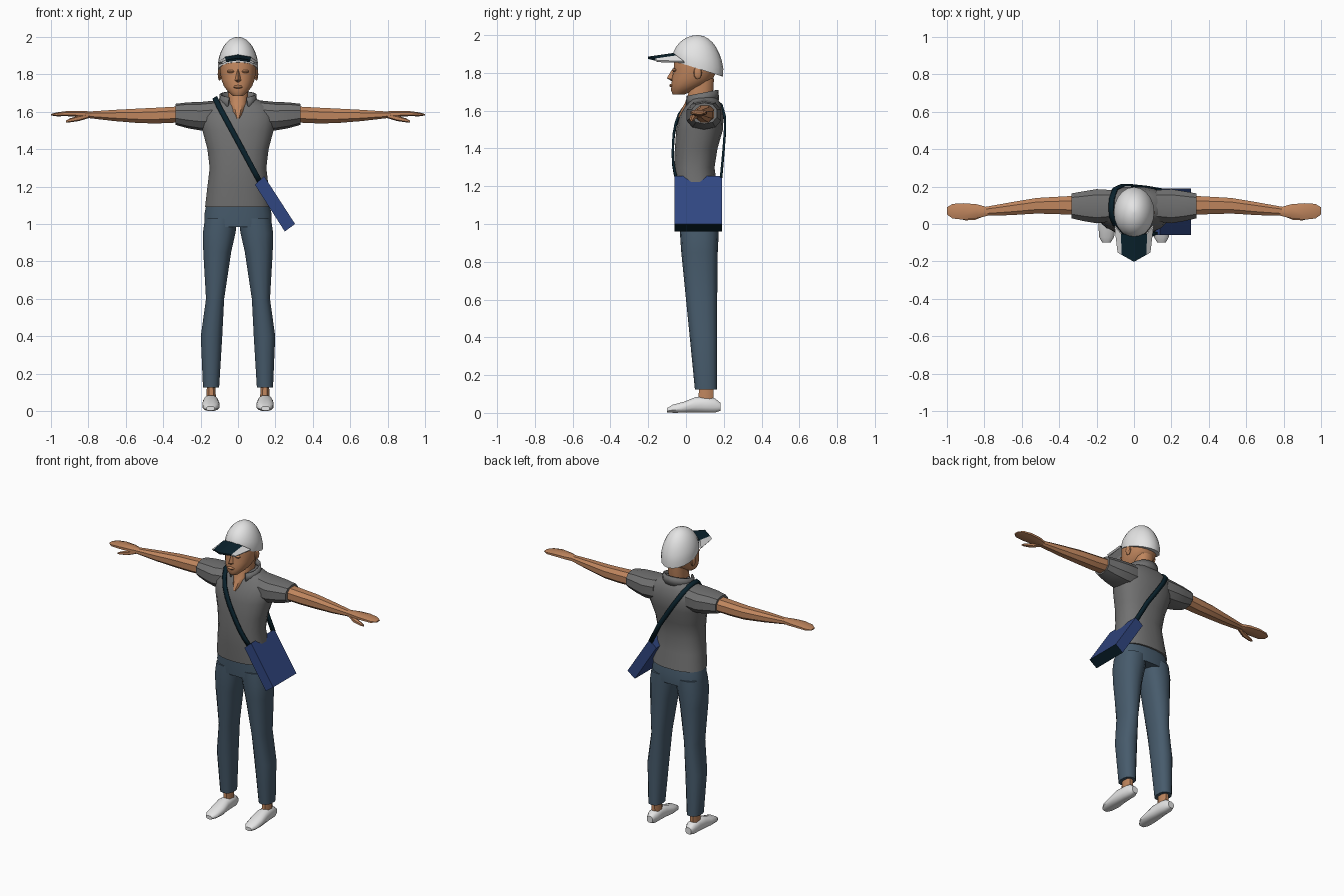
import bpy, bmesh, math
from mathutils import Vector

if "Cube" in bpy.data.objects:
    bpy.data.objects.remove(bpy.data.objects["Cube"])


def material(name, rgb):
    m = bpy.data.materials.new(name)
    m.diffuse_color = (*rgb, 1)
    m.use_nodes = True
    m.node_tree.nodes["Principled BSDF"].inputs["Base Color"].default_value = m.diffuse_color
    return m


SKIN = material("skin", (0.52, 0.235, 0.11))
SHIRT = material("shirt grey", (0.165, 0.165, 0.165))
DENIM = material("denim blue", (0.063, 0.105, 0.15))
WHITE = material("white", (0.78, 0.78, 0.78))
BLUE = material("bag blue", (0.03, 0.062, 0.22))
DARK = material("dark navy", (0.003, 0.016, 0.026))


def mesh_object(name, verts, faces, mats, angle=35):
    bm = bmesh.new()
    vs = [bm.verts.new(v) for v in verts]
    for f in faces:
        bm.faces.new([vs[i] for i in f])
    bmesh.ops.recalc_face_normals(bm, faces=bm.faces)
    me = bpy.data.meshes.new(name)
    bm.to_mesh(me)
    bm.free()
    for m in mats:
        me.materials.append(m)
    ob = bpy.data.objects.new(name, me)
    bpy.context.collection.objects.link(ob)
    bpy.ops.object.select_all(action='DESELECT')
    ob.select_set(True)
    bpy.context.view_layer.objects.active = ob
    if angle:
        bpy.ops.object.shade_smooth_by_angle(angle=math.radians(angle))
    return ob


def ring(axis, pos, a0, a1, b0, b1, n, p=2.4):
    """Rounded outline across an axis; a and b are the ranges on the other two."""
    out = []
    for i in range(n):
        t = 2 * math.pi * (i + 0.5) / n
        c, s = math.cos(t), math.sin(t)
        a = (a0 + a1) / 2 + (a1 - a0) / 2 * math.copysign(abs(c) ** (2 / p), c)
        b = (b0 + b1) / 2 + (b1 - b0) / 2 * math.copysign(abs(s) ** (2 / p), s)
        out.append({'x': (pos, a, b), 'y': (a, pos, b), 'z': (a, b, pos)}[axis])
    return out


def loft(name, rings, mat, angle=35, flip=1):
    n = len(rings[0])
    verts = [(v[0] * flip, v[1], v[2]) for r in rings for v in r]
    faces = [(k * n + i, k * n + (i + 1) % n, (k + 1) * n + (i + 1) % n, (k + 1) * n + i)
             for k in range(len(rings) - 1) for i in range(n)]
    faces += [list(range(n)), list(range(len(verts) - n, len(verts)))]
    return mesh_object(name, verts, faces, [mat], angle)


def sections(name, axis, rows, n, mat, angle=35, flip=1, p=2.4):
    return loft(name, [ring(axis, *r, n, p) for r in rows], mat, angle, flip)


def column(rows):
    """(z, half width, front y, back y) rows as symmetric sections."""
    return [(z, -w, w, f, b) for z, w, f, b in rows]


def solidify(ob, thick, offset=0):
    m = ob.modifiers.new("thickness", 'SOLIDIFY')
    m.thickness, m.offset = thick, offset
    return m


def ball(name, centre, size, mat):
    rows = []
    for k in range(7):
        t = math.radians(-86 + 172 * k / 6)
        r = math.cos(t)
        rows.append((centre[2] + size[2] * math.sin(t), centre[0] - size[0] * r,
                     centre[0] + size[0] * r, centre[1] - size[1] * r, centre[1] + size[1] * r))
    return sections(name, 'z', rows, 10, mat, p=2)


# shirt body
TORSO = [(1.09, .178, -.05, .18), (1.2, .165, -.06, .165), (1.3, .153, -.065, .152),
         (1.4, .165, -.06, .168), (1.5, .192, -.053, .197), (1.57, .2, -.035, .2),
         (1.63, .175, 0, .188), (1.66, .12, .02, .17), (1.68, .07, .035, .15)]
sections("shirt_body", 'z', column(TORSO), 20, SHIRT, 45)

# neck with open neckline
sections("neck", 'z', column([(1.565, .015, -.045, .1), (1.6, .042, -.03, .12),
         (1.64, .055, -.008, .135), (1.69, .056, .01, .145), (1.77, .058, .02, .15)]), 12, SKIN)

# open collar
verts = []
steps = 14
for i in range(steps + 1):
    a = math.radians(32 + 296 * i / steps)
    back = (1 - math.cos(a)) / 2
    for r, z in ((.098, 1.625 + .03 * back), (.092, 1.675 + .035 * back)):
        verts.append((r * math.sin(a), .08 - r * .92 * math.cos(a), z))
collar = mesh_object("collar", verts, [(2 * i, 2 * i + 2, 2 * i + 3, 2 * i + 1)
                                       for i in range(steps)], [SHIRT])
solidify(collar, .012)

# pelvis
sections("trouser_hips", 'z', column([(.985, .181, -.033, .173), (1.05, .182, -.038, .176),
         (1.13, .165, -.04, .16)]), 20, DENIM, 50)

for s, side in ((1, "left"), (-1, "right")):
    # sleeves, arms and hands
    sections(side + "_sleeve", 'x', [(.12, .01, .185, 1.5, 1.66), (.2, 0, .19, 1.5, 1.652),
             (.27, .012, .178, 1.512, 1.65), (.335, .028, .166, 1.53, 1.642)], 10, SHIRT, 35, s)
    sections(side + "_arm", 'x', [(.3, .045, .155, 1.54, 1.632), (.42, .05, .148, 1.535, 1.625),
             (.52, .053, .142, 1.536, 1.62), (.66, .045, .118, 1.548, 1.612),
             (.8, .042, .092, 1.565, 1.602)], 8, SKIN, 30, s)
    sections(side + "_hand", 'x', [(.78, .043, .09, 1.566, 1.602), (.84, .028, .108, 1.57, 1.606),
             (.91, .02, .114, 1.575, 1.605), (.97, .027, .11, 1.575, 1.597),
             (1.0, .05, .09, 1.58, 1.588)], 8, SKIN, 30, s)
    sections(side + "_thumb", 'x', [(.8, .04, .07, 1.565, 1.59), (.85, .02, .052, 1.55, 1.58),
             (.9, .018, .042, 1.543, 1.564), (.92, .024, .036, 1.543, 1.552)], 6, SKIN, 30, s)
    # trouser legs
    sections(side + "_trouser_leg", 'z', [(1.03, .001, .178, -.033, .173),
             (.95, .012, .19, -.032, .173), (.85, .035, .187, -.025, .168),
             (.6, .073, .172, 0, .165), (.4, .083, .2, .02, .165),
             (.125, .1, .188, .047, .165)], 14, DENIM, 45, s)
    # ankles and shoes
    sections(side + "_ankle", 'z', [(.04, .115, .17, .06, .15), (.15, .12, .168, .068, .148)],
             8, SKIN, 40, s)
    sections(side + "_shoe", 'y', [(-.1, .125, .17, .002, .026), (-.07, .105, .187, 0, .044),
             (-.01, .097, .192, 0, .06), (.05, .103, .188, 0, .085), (.1, .107, .182, 0, .085),
             (.15, .108, .18, 0, .08), (.182, .123, .167, .01, .055)], 12, WHITE, 40, s)
    # ears and eyelids
    ball(side + "_ear", (s * .098, .062, 1.8), (.011, .022, .034), SKIN)
    ball(side + "_eyelid", (s * .04, -.062, 1.815), (.02, .012, .009), SKIN)

# head
sections("head", 'z', column([(1.685, .028, -.07, -.01), (1.705, .052, -.08, .04),
         (1.735, .076, -.079, .1), (1.77, .09, -.076, .145), (1.82, .099, -.066, .168),
         (1.88, .1, -.066, .172), (1.93, .085, -.045, .15)]), 16, SKIN, 40, p=2.2)
# nose and lips
mesh_object("nose", [(0, -.066, 1.83), (-.02, -.07, 1.765), (.02, -.07, 1.765), (0, -.102, 1.772),
                     (0, -.074, 1.755)],
            [(0, 1, 3), (0, 3, 2), (1, 4, 3), (4, 2, 3), (0, 2, 4, 1)], [SKIN], 0)
ball("lips", (0, -.077, 1.733), (.026, .012, .009), SKIN)

# cap crown with a rim sloping down to the back
rings = []
for k in range(9):
    t = math.radians(88 * k / 8)
    r, h = math.cos(t) * (.97 if k == 0 else 1), math.sin(t)
    row = []
    for i in range(20):
        a = 2 * math.pi * i / 20
        y = .063 + .137 * r * math.sin(a)
        base = 1.865 - .085 * (.5 + .5 * math.sin(a))
        row.append((.11 * r * math.cos(a), y, base + (2 - base) * h))
    rings.append(row)
loft("cap_crown", rings, WHITE, 45)

# visor with a dark centre panel
half = [((.105, -.01, 1.862), (.088, -.152, 1.866)), ((.07, -.052, 1.893), (.066, -.165, 1.876)),
        ((0, -.062, 1.906), (0, -.202, 1.886))]
cols = half + [tuple((-x, y, z) for x, y, z in c) for c in half[1::-1]]
visor = mesh_object("visor", [v for c in cols for v in c],
                    [(2 * i, 2 * i + 1, 2 * i + 3, 2 * i + 2) for i in range(4)], [DARK, WHITE], 0)
if visor.data.polygons[0].normal.z < 0:
    visor.data.flip_normals()
for p in visor.data.polygons:
    p.material_index = 1 if abs(p.center.x) > .07 else 0
solidify(visor, .012, -1).material_offset = 1

# shoulder bag with a dark base
prof = [(.14, 1.255), (.305, 1.0), (.25, .96), (.09, 1.21)]
bag = mesh_object("bag", [(x, y, z) for y in (-.06, .19) for x, z in prof],
                  [(0, 1, 2, 3), (4, 5, 6, 7)] + [(i, (i + 1) % 4, (i + 1) % 4 + 4, i + 4)
                                                  for i in range(4)], [BLUE, DARK], 0)
for p in bag.data.polygons:
    p.material_index = 1 if p.normal.z < -.7 else 0


def torso_y(x, z, front):
    """Depth of the shirt surface at a given place."""
    for lo, hi in zip(TORSO, TORSO[1:]):
        if lo[0] <= z <= hi[0]:
            t = (z - lo[0]) / (hi[0] - lo[0])
            w, f, b = [lo[i] + (hi[i] - lo[i]) * t for i in (1, 2, 3)]
            d = max(0, 1 - min(1, abs(x / w)) ** 2.4) ** (1 / 2.4) * (b - f) / 2
            return (f + b) / 2 + (-d - .01 if front else d + .01)


# strap over the shoulder
path = []
for i in range(9):
    t = i / 8
    x, z = .12 - .22 * t, 1.22 + .405 * t
    path.append((x, torso_y(x, z, True), z))
path += [(-.118, .04, 1.664), (-.122, .09, 1.672), (-.118, .135, 1.664)]
for x, z in ((-.1, 1.625), (-.06, 1.56), (-.02, 1.5)):
    path.append((x, torso_y(x, z, False), z))
path += [(.06, .198, 1.38), (.135, .185, 1.24)]
w = Vector((.87, 0, .49)) * .014
verts = [Vector(p) + w * k for p in path for k in (-1, 1)]
strap = mesh_object("strap", verts, [(2 * i, 2 * i + 2, 2 * i + 3, 2 * i + 1)
                                     for i in range(len(path) - 1)], [DARK])
solidify(strap, .012)
